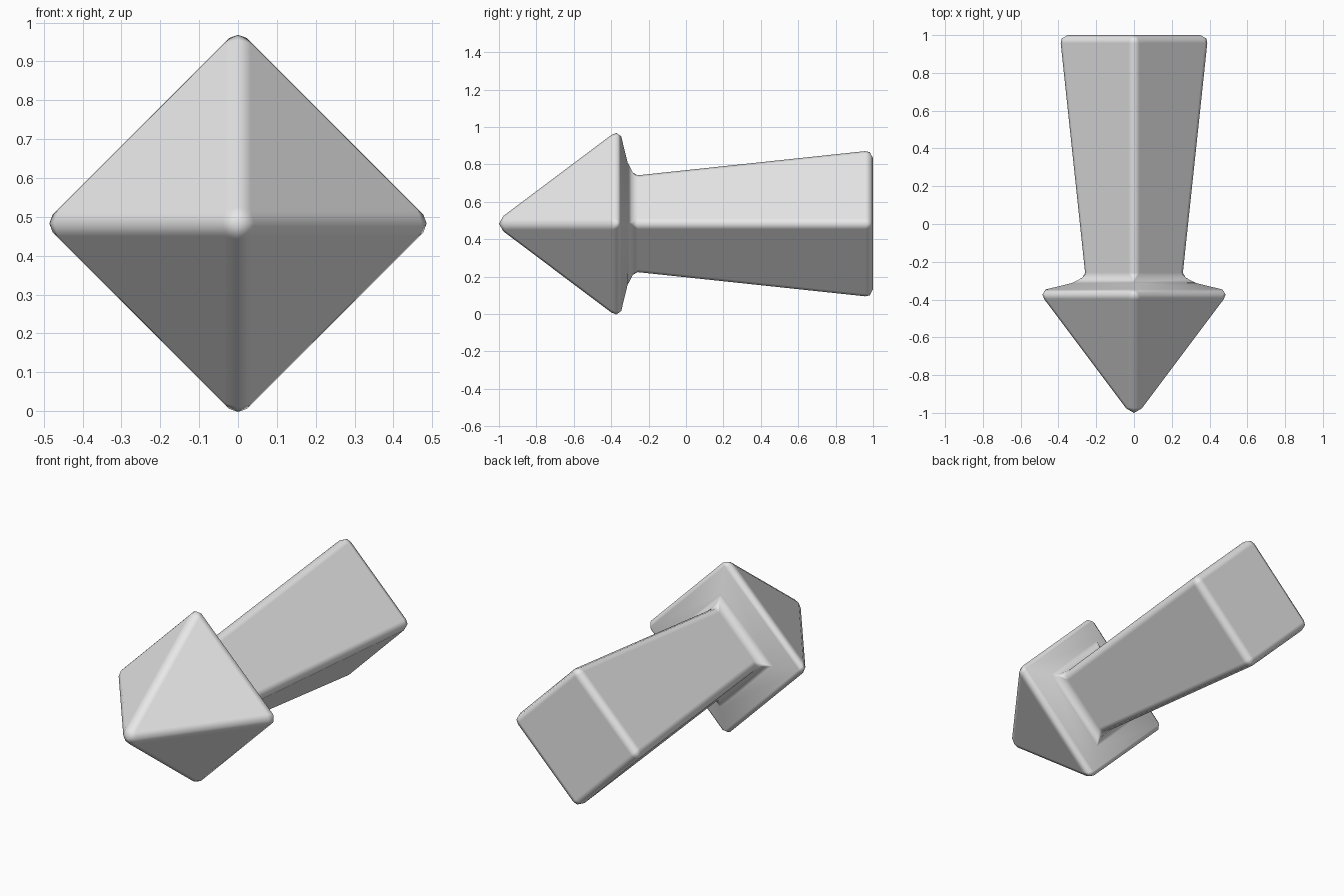
import bpy
import bmesh
from math import cos, sin, pi

cube = bpy.data.objects.get("Cube")
if cube:
    bpy.data.objects.remove(cube, do_unlink=True)

AXIS_Z = 0.483
SIDES = 4
TIP_Y = -1.057  # sharp point before rounding
# (corner radius, y) of the rings: head rim, neck, shaft end
RINGS = [(0.523, -0.36), (0.272, -0.299), (0.41, 1.0)]

# Plain grey material
grey = bpy.data.materials.new("plain_grey")
grey.use_nodes = True
colour = (0.8, 0.8, 0.8, 1)
grey.diffuse_color = colour
grey.node_tree.nodes["Principled BSDF"].inputs["Base Color"].default_value = colour

# Diamond-section body: pointed head, neck and flaring shaft
bm = bmesh.new()
tip = bm.verts.new((0, TIP_Y, 0))
rings = [[bm.verts.new((r * cos(2 * pi * i / SIDES), y, r * sin(2 * pi * i / SIDES)))
          for i in range(SIDES)] for r, y in RINGS]
for i in range(SIDES):
    j = (i + 1) % SIDES
    bm.faces.new((tip, rings[0][i], rings[0][j]))
    for a, b in zip(rings, rings[1:]):
        bm.faces.new((a[i], b[i], b[j], a[j]))
bm.faces.new(rings[-1])
bmesh.ops.recalc_face_normals(bm, faces=bm.faces)
for face in bm.faces:
    face.smooth = True

mesh = bpy.data.meshes.new("arrow_body")
bm.to_mesh(mesh)
bm.free()
mesh.materials.append(grey)
body = bpy.data.objects.new("arrow_body", mesh)
body.location.z = AXIS_Z
bpy.context.collection.objects.link(body)

# Softly rounded edges with flat faces between them
bevel = body.modifiers.new("rounded_edges", "BEVEL")
bevel.width = 0.042
bevel.segments = 2
bevel.limit_method = "ANGLE"
bevel.harden_normals = True
